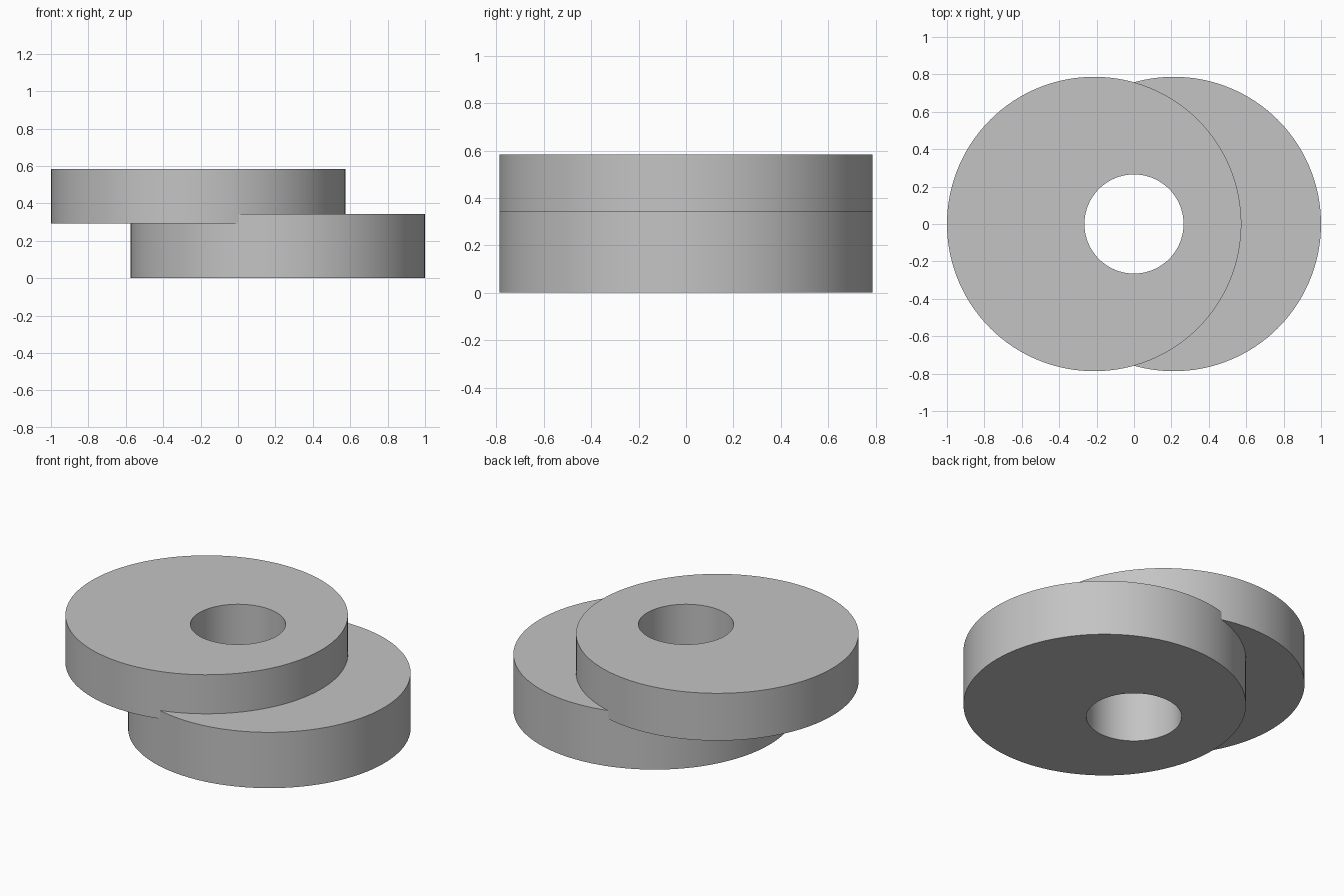
import bpy
import math

if "Cube" in bpy.data.objects:
    bpy.data.objects.remove(bpy.data.objects["Cube"], do_unlink=True)

RADIUS = 0.787
OFFSET = 0.213
BORE = 0.265

# Single grey metal
metal = bpy.data.materials.new("grey_metal")
metal.use_nodes = True
colour = (0.55, 0.55, 0.55, 1.0)
metal.diffuse_color = colour
metal.node_tree.nodes["Principled BSDF"].inputs["Base Color"].default_value = colour


def disc(name, x, radius, bottom, top):
    """Upright cylinder between two heights."""
    bpy.ops.mesh.primitive_cylinder_add(
        vertices=128, radius=radius, depth=top - bottom,
        location=(x, 0, (bottom + top) / 2))
    obj = bpy.context.object
    obj.name = name
    obj.data.materials.append(metal)
    return obj


def combine(target, other, operation):
    """Apply a boolean and remove the helper."""
    mod = target.modifiers.new(operation.lower(), "BOOLEAN")
    mod.operation = operation
    mod.solver = "EXACT"
    mod.object = other
    bpy.ops.object.select_all(action="DESELECT")
    bpy.context.view_layer.objects.active = target
    target.select_set(True)
    bpy.ops.object.modifier_apply(modifier=mod.name)
    bpy.data.objects.remove(other, do_unlink=True)


# Two overlapping offset discs fused into one cam
cam = disc("double_eccentric_cam", OFFSET, RADIUS, 0, 0.343)
upper = disc("upper_disc", -OFFSET, RADIUS, 0.292, 0.583)
combine(cam, upper, "UNION")

# Shaft hole through both discs
bore = disc("bore_cutter", 0, BORE, -0.2, 0.8)
bore.hide_render = True
combine(cam, bore, "DIFFERENCE")

# Smooth round walls, crisp rims
cam.select_set(True)
bpy.context.view_layer.objects.active = cam
bpy.ops.object.shade_smooth_by_angle(angle=math.radians(30))
